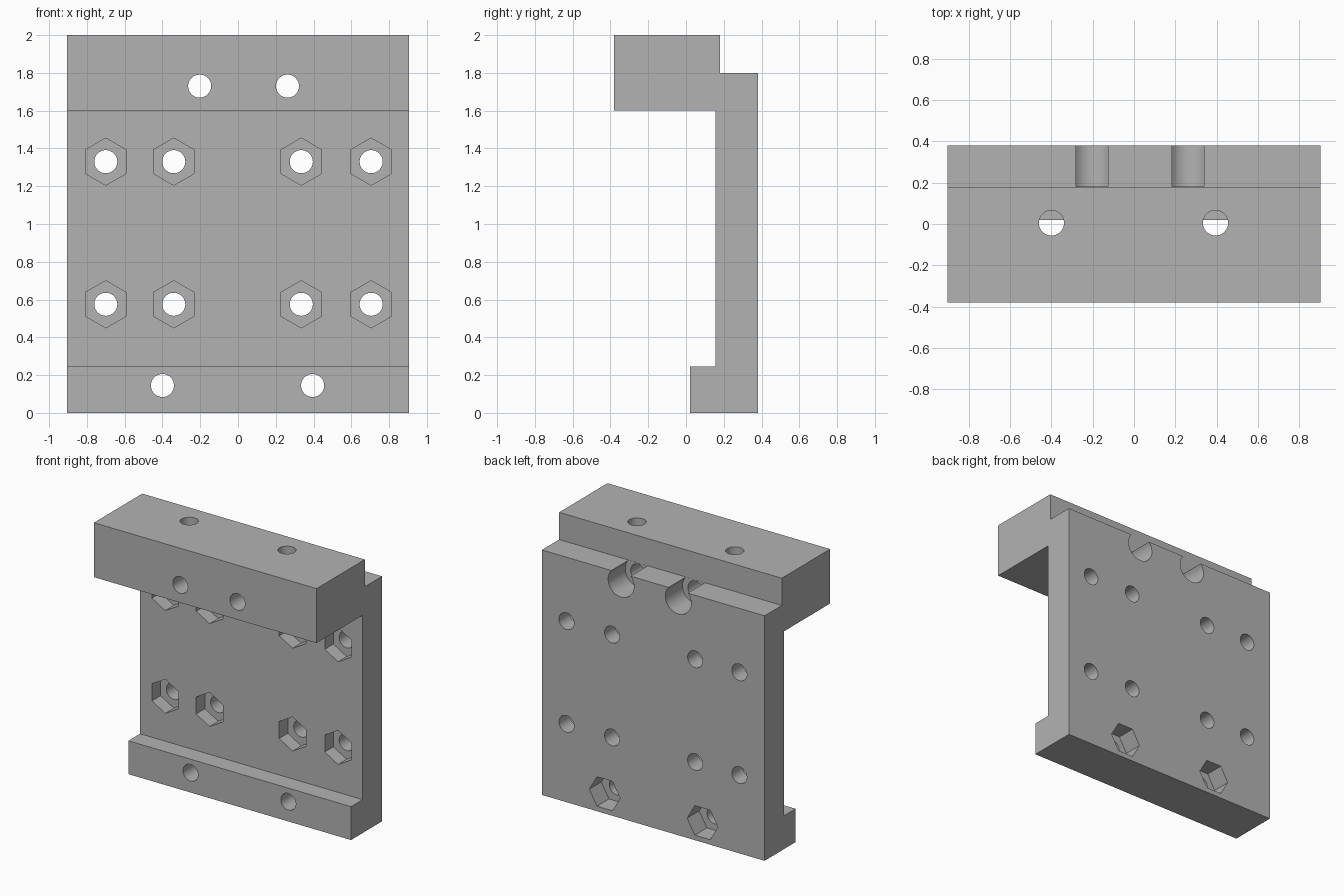
import bpy, bmesh, math
from mathutils import Matrix

if "Cube" in bpy.data.objects:
    bpy.data.objects.remove(bpy.data.objects["Cube"], do_unlink=True)

# Plain grey finish
grey = bpy.data.materials.new("plain grey")
grey.use_nodes = True
color = (0.45, 0.45, 0.45, 1)
grey.diffuse_color = color
grey.node_tree.nodes["Principled BSDF"].inputs["Base Color"].default_value = color


def make_object(name, bm):
    bmesh.ops.recalc_face_normals(bm, faces=bm.faces)
    mesh = bpy.data.meshes.new(name)
    bm.to_mesh(mesh)
    bm.free()
    mesh.materials.append(grey)
    obj = bpy.data.objects.new(name, mesh)
    bpy.context.collection.objects.link(obj)
    return obj


def add_prism(bm, start, end, x, z, radius, sides=48, turn=0):
    """Prism along y from start to end."""
    place = (Matrix.Translation((x, (start + end) / 2, z))
             @ Matrix.Rotation(math.pi / 2, 4, 'X') @ Matrix.Rotation(turn, 4, 'Z'))
    bmesh.ops.create_cone(bm, cap_ends=True, segments=sides, radius1=radius,
                          radius2=radius, depth=abs(end - start), matrix=place)


# Bracket body: side profile (y, z) extruded across the width
half_width = 0.905
profile = [(0.02, 0), (0.38, 0), (0.38, 1.8), (0.18, 1.8), (0.18, 2),
           (-0.38, 2), (-0.38, 1.6), (0.155, 1.6), (0.155, 0.245), (0.02, 0.245)]
bm = bmesh.new()
face = bm.faces.new([bm.verts.new((-half_width, y, z)) for y, z in profile])
side = bmesh.ops.extrude_face_region(bm, geom=[face])
bmesh.ops.translate(bm, vec=(2 * half_width, 0, 0),
                    verts=[v for v in side["geom"] if isinstance(v, bmesh.types.BMVert)])
body = make_object("bracket_body", bm)

# Hole positions (x, z)
plate_holes = [(x, z) for x in (-0.7, -0.34, 0.335, 0.705) for z in (0.575, 1.33)]
foot_holes = [(x, 0.145) for x in (-0.4, 0.395)]
head_holes = [(x, 1.73) for x in (-0.203, 0.262)]
bore = 0.061

# Through bores
bm = bmesh.new()
for x, z in plate_holes + foot_holes:
    add_prism(bm, -0.1, 0.5, x, z, bore)
for x, z in head_holes:
    add_prism(bm, -0.5, 0.5, x, z, bore)
for x in (-0.4, 0.395):
    bmesh.ops.create_cone(bm, cap_ends=True, segments=48, radius1=bore, radius2=bore,
                          depth=0.6, matrix=Matrix.Translation((x, 0.005, 1.8)))
bores = make_object("bore_cutter", bm)

# Hexagonal nut pockets and round counterbores
bm = bmesh.new()
for x, z in plate_holes:
    add_prism(bm, 0.05, 0.255, x, z, 0.125, sides=6)
for x, z in foot_holes:
    add_prism(bm, 0.24, 0.5, x, z, 0.125, sides=6, turn=math.pi / 6)
for x, z in head_holes:
    add_prism(bm, 0.181, 0.5, x, z, 0.105)
pockets = make_object("pocket_cutter", bm)

# Cut the body and bake the result
for cutter in (bores, pockets):
    cutter.hide_render = True
    cut = body.modifiers.new(cutter.name, 'BOOLEAN')
    cut.operation = 'DIFFERENCE'
    cut.solver = 'EXACT'
    cut.object = cutter
bpy.ops.object.select_all(action='DESELECT')
body.select_set(True)
bpy.context.view_layer.objects.active = body
for cutter in (bores, pockets):
    bpy.ops.object.modifier_apply(modifier=cutter.name)
    bpy.data.objects.remove(cutter, do_unlink=True)
bpy.ops.object.shade_smooth_by_angle(angle=math.radians(30))
